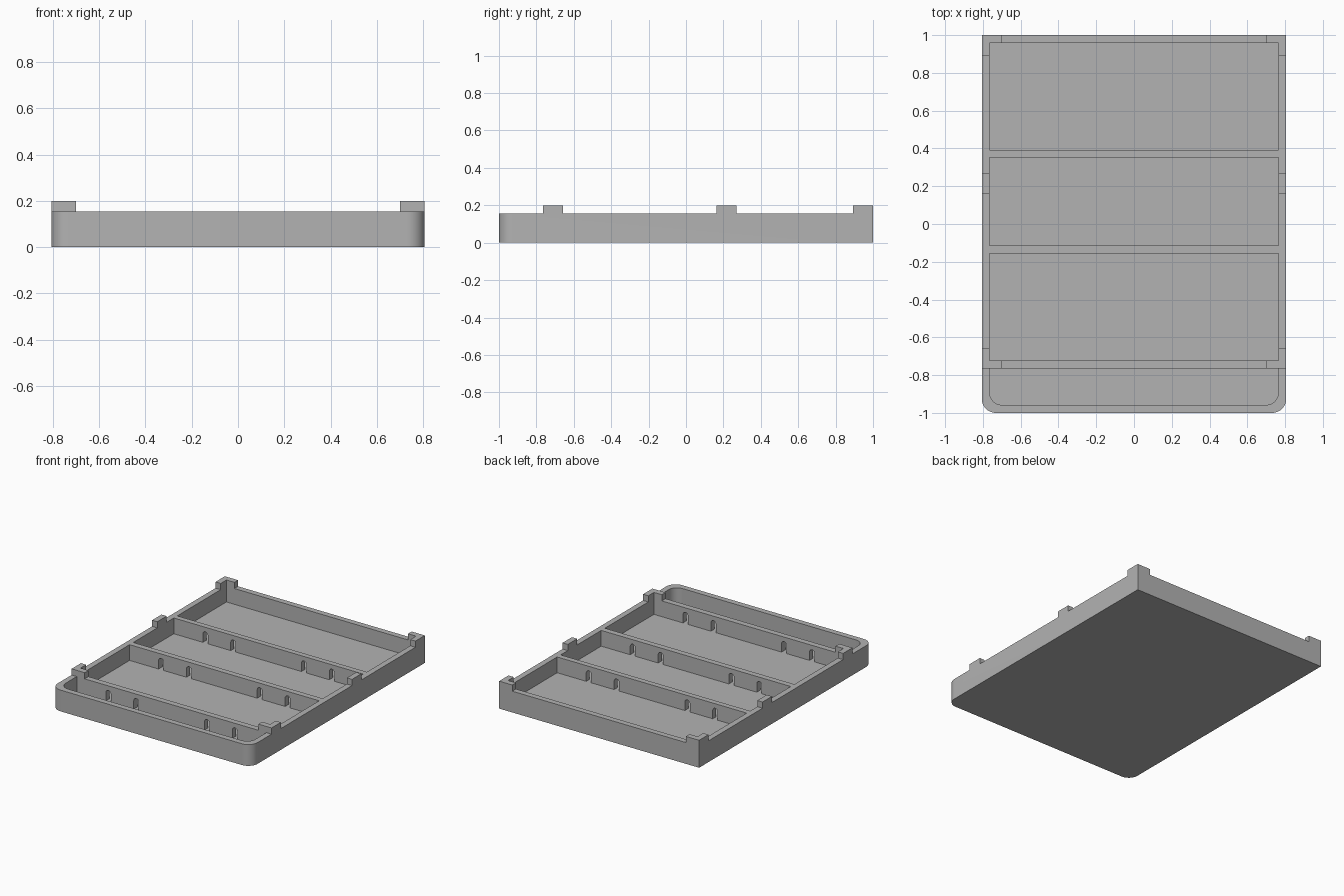
import bpy, bmesh, math

if "Cube" in bpy.data.objects:
    bpy.data.objects.remove(bpy.data.objects["Cube"], do_unlink=True)

HALF_W, HALF_L = 0.806, 1.0
WALL, FLOOR, RIM, TAB_TOP = 0.042, 0.04, 0.155, 0.2
INNER_W = HALF_W - WALL

grey = bpy.data.materials.new("plain_grey")
grey.use_nodes = True
colour = (0.45, 0.45, 0.45, 1)
grey.diffuse_color = colour
grey.node_tree.nodes["Principled BSDF"].inputs["Base Color"].default_value = colour


def arc(cx, cy, r, start, end, steps=12):
    """Points along a circular arc, angles in degrees."""
    angles = [math.radians(start + (end - start) * i / steps) for i in range(steps + 1)]
    return [(cx + r * math.cos(a), cy + r * math.sin(a)) for a in angles]


def plan(half_w, y0, y1, r=0):
    """Rectangle seen from above, with rounded front corners if r is given."""
    back = [(half_w, y1), (-half_w, y1)]
    if not r:
        return back + [(-half_w, y0), (half_w, y0)]
    return (back + arc(-half_w + r, y0 + r, r, 180, 270)
            + arc(half_w - r, y0 + r, r, 270, 360))


def prism(bm, base, offset):
    """Extrude a closed outline of 3D points along the offset."""
    face = bm.faces.new([bm.verts.new(p) for p in base])
    top = bmesh.ops.extrude_face_region(bm, geom=[face])["geom"]
    verts = [v for v in top if isinstance(v, bmesh.types.BMVert)]
    bmesh.ops.translate(bm, vec=offset, verts=verts)


def upright(bm, outline, z0, z1):
    prism(bm, [(x, y, z0) for x, y in outline], (0, 0, z1 - z0))


def finish(bm, name):
    bmesh.ops.recalc_face_normals(bm, faces=bm.faces)
    mesh = bpy.data.meshes.new(name)
    bm.to_mesh(mesh)
    bm.free()
    obj = bpy.data.objects.new(name, mesh)
    bpy.context.collection.objects.link(obj)
    mesh.materials.append(grey)
    return obj


def combine(target, other, operation):
    """Apply a boolean and discard the helper."""
    mod = target.modifiers.new(operation.lower(), "BOOLEAN")
    mod.operation, mod.solver, mod.object = operation, "EXACT", other
    bpy.context.view_layer.objects.active = target
    bpy.ops.object.modifier_apply(modifier=mod.name)
    bpy.data.objects.remove(other, do_unlink=True)


# Solid tray body with rounded front corners
bm = bmesh.new()
upright(bm, plan(HALF_W, -HALF_L, HALF_L, 0.075), 0, RIM)
tray = finish(bm, "divided_tray")

# Locating tabs along both sides; the pockets trim them to shape
bm = bmesh.new()
for side in (-1, 1):
    for y0 in (-0.765, 0.162, 0.892):
        y1 = min(y0 + 0.108, HALF_L)
        outline = [(side * x, y) for x, y in
                   ((0.7, y0), (HALF_W, y0), (HALF_W, y1), (0.7, y1))]
        upright(bm, outline, RIM - 0.05, TAB_TOP)
combine(tray, finish(bm, "rim_tabs"), "UNION")

# Four pockets, leaving three dividers between them
pockets = [(-0.958, -0.765), (-0.722, -0.157), (-0.115, 0.352), (0.392, 0.958)]
bm = bmesh.new()
for i, (y0, y1) in enumerate(pockets):
    upright(bm, plan(INNER_W, y0, y1, 0.065 if i == 0 else 0), FLOOR, 0.3)
combine(tray, finish(bm, "pocket_cutter"), "DIFFERENCE")

# Arched slots through every divider
SLOT_R, SLOT_TOP = 0.02, 0.122
bm = bmesh.new()
for (_, y0), (y1, _) in zip(pockets, pockets[1:]):
    for x in (-0.51, -0.285, 0.285, 0.51):
        shape = [(x - SLOT_R, FLOOR), (x + SLOT_R, FLOOR)]
        shape += arc(x, SLOT_TOP - SLOT_R, SLOT_R, 0, 180)
        prism(bm, [(px, y0 - 0.01, pz) for px, pz in shape], (0, y1 - y0 + 0.02, 0))
combine(tray, finish(bm, "slot_cutter"), "DIFFERENCE")

# Merge coplanar faces and shade
bm = bmesh.new()
bm.from_mesh(tray.data)
bmesh.ops.remove_doubles(bm, verts=bm.verts, dist=0.0001)
bmesh.ops.dissolve_limit(bm, angle_limit=math.radians(1), verts=bm.verts, edges=bm.edges)
bm.to_mesh(tray.data)
bm.free()
bpy.ops.object.select_all(action="DESELECT")
tray.select_set(True)
bpy.context.view_layer.objects.active = tray
bpy.ops.object.shade_smooth_by_angle(angle=math.radians(30))
